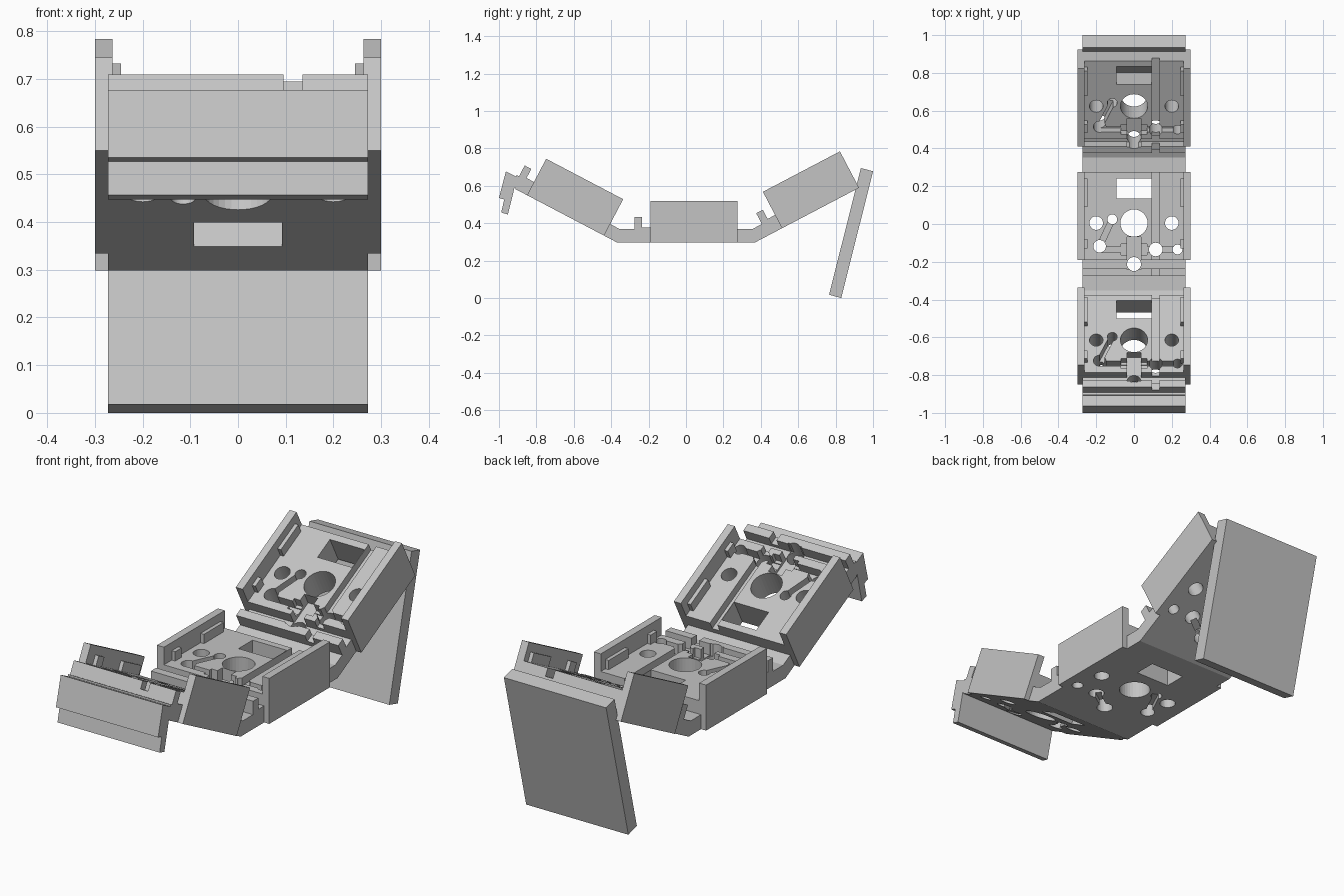
import bpy, bmesh, math
from mathutils import Matrix, Vector

if "Cube" in bpy.data.objects:
    bpy.data.objects.remove(bpy.data.objects["Cube"])

grey = bpy.data.materials.new("light_grey")
grey.diffuse_color = (0.55, 0.55, 0.55, 1)
grey.use_nodes = True
grey.node_tree.nodes["Principled BSDF"].inputs["Base Color"].default_value = grey.diffuse_color


def make(name, bm):
    bmesh.ops.recalc_face_normals(bm, faces=bm.faces)
    me = bpy.data.meshes.new(name)
    bm.to_mesh(me)
    bm.free()
    me.materials.append(grey)
    ob = bpy.data.objects.new(name, me)
    bpy.context.collection.objects.link(ob)
    return ob


def extrude_x(name, pts, x0, x1):
    """Side profile (y, z) extruded along x."""
    bm = bmesh.new()
    f = bm.faces.new([bm.verts.new((x0, y, z)) for y, z in pts])
    ext = bmesh.ops.extrude_face_region(bm, geom=[f])["geom"]
    bmesh.ops.translate(bm, vec=(x1 - x0, 0, 0),
                        verts=[v for v in ext if isinstance(v, bmesh.types.BMVert)])
    return make(name, bm)


def box(name, x0, x1, y0, y1, z0, z1):
    return extrude_x(name, [(y0, z0), (y1, z0), (y1, z1), (y0, z1)], x0, x1)


def cylinder(x, y, r, z0=-0.05, z1=0.3):
    bm = bmesh.new()
    bmesh.ops.create_cone(bm, cap_ends=True, segments=32, radius1=r, radius2=r, depth=z1 - z0,
                          matrix=Matrix.Translation((x, y, (z0 + z1) / 2)))
    return make("hole_cutter", bm)


def slot(a, b, w, z0, z1):
    """Straight groove cutter between two points."""
    a, b = Vector(a), Vector(b)
    ob = box("slot_cutter", -w / 2, w / 2, 0, (b - a).length, z0, z1)
    d = b - a
    ob.data.transform(Matrix.Translation((a.x, a.y, 0)) @ Matrix.Rotation(math.atan2(-d.x, d.y), 4, 'Z'))
    return ob


def cut(target, cutter):
    mod = target.modifiers.new("cut", 'BOOLEAN')
    mod.operation, mod.solver, mod.object = 'DIFFERENCE', 'EXACT', cutter
    bpy.context.view_layer.update()
    with bpy.context.temp_override(object=target, active_object=target, selected_objects=[target]):
        bpy.ops.object.modifier_apply(modifier=mod.name)
    bpy.data.objects.remove(cutter)


FLOOR, PLATE = 0.135, 0.07


def cutters():
    # centre bore, side pins and wiring holes
    for x, y, r in [(0, 0.005, 0.072), (-0.2, 0.005, 0.036), (0.2, 0.005, 0.036),
                    (-0.115, 0.025, 0.026), (-0.182, -0.118, 0.033), (0.115, -0.135, 0.036),
                    (0.23, -0.135, 0.026), (0, -0.212, 0.037)]:
        yield cylinder(x, y, r)
    # rectangular window
    yield box("window_cutter", -0.092, 0.092, 0.135, 0.242, -0.05, 0.3)
    # long channel, cross channel and centre pocket
    yield box("channel_cutter", 0.095, 0.135, -0.32, 0.31, 0.097, 0.3)
    yield box("cross_cutter", -0.19, 0.25, -0.15, -0.12, 0.085, 0.3)
    yield box("pocket_cutter", -0.036, 0.036, -0.24, -0.068, 0.075, 0.3)
    yield box("socket_cutter", -0.068, 0.068, -0.165, -0.105, 0.09, 0.3)
    # slanted grooves above and below
    yield slot((-0.115, 0.025), (-0.182, -0.118), 0.03, 0.06, 0.3)
    yield slot((-0.115, 0.025), (-0.182, -0.118), 0.03, -0.05, 0.025)
    yield slot((0, -0.212), (0.115, -0.135), 0.03, -0.05, 0.025)


def module(label, front_end, back_end, matrix):
    """Deck with raised floor and front beam, plus two side walls."""
    profile = front_end + [(-0.275, PLATE), (-0.275, FLOOR), (-0.235, FLOOR), (-0.235, 0.08),
                           (-0.19, 0.08), (-0.19, FLOOR), (0.275, FLOOR)] + back_end
    deck = extrude_x(label + "_deck", profile, -0.273, 0.273)
    for c in cutters():
        cut(deck, c)
    parts = [deck]
    for side, s in (("left", -1), ("right", 1)):
        def sbox(name, a, b, *rest):
            x0, x1 = sorted((s * a, s * b))
            return box(f"{label}_{side}_{name}", x0, x1, *rest)
        parts.append(sbox("wall", 0.263, 0.3, -0.19, 0.275, 0, 0.22))
        # inner wall ledges
        parts.append(sbox("front_ledge", 0.245, 0.264, -0.13, -0.08, FLOOR - 0.01, 0.18))
        parts.append(sbox("back_ledge", 0.245, 0.264, 0.09, 0.24, FLOOR - 0.01, 0.18))
    for p in parts:
        p.data.transform(matrix)
        bpy.context.view_layer.objects.active = p


ANGLE = math.radians(27.7)
JOINT, REACH, BASE = 0.37, 0.352, 0.298
MITRE = PLATE * math.tan(ANGLE / 2)
OY, OZ = JOINT + REACH * math.cos(ANGLE), BASE + REACH * math.sin(ANGLE)

# three hinged modules in an arc
module("middle", [(-JOINT, 0), (-JOINT + MITRE, PLATE)],
       [(0.275, PLATE), (JOINT - MITRE, PLATE), (JOINT, 0)], Matrix.Translation((0, 0, BASE)))
module("back", [(-REACH, 0), (-REACH + MITRE, PLATE)], [(0.275, 0)],
       Matrix.Translation((0, OY, OZ)) @ Matrix.Rotation(ANGLE, 4, 'X'))
module("front", [(-0.26, 0), (-0.29, PLATE)],
       [(0.275, PLATE), (REACH - MITRE, PLATE), (REACH, 0)],
       Matrix.Translation((0, -OY, OZ)) @ Matrix.Rotation(-ANGLE, 4, 'X'))

# long support panel at the back
extrude_x("back_support_panel", [(0.765, 0.018), (0.83, 0), (1.0, 0.678), (0.935, 0.695)], -0.273, 0.273)
# stepped lip at the front
extrude_x("front_lip", [(-0.963, 0.677), (-1.0, 0.535), (-0.972, 0.527), (-0.988, 0.457),
                        (-0.952, 0.447), (-0.917, 0.59), (-0.87, 0.568), (-0.88, 0.63),
                        (-0.893, 0.642)], -0.273, 0.273)
